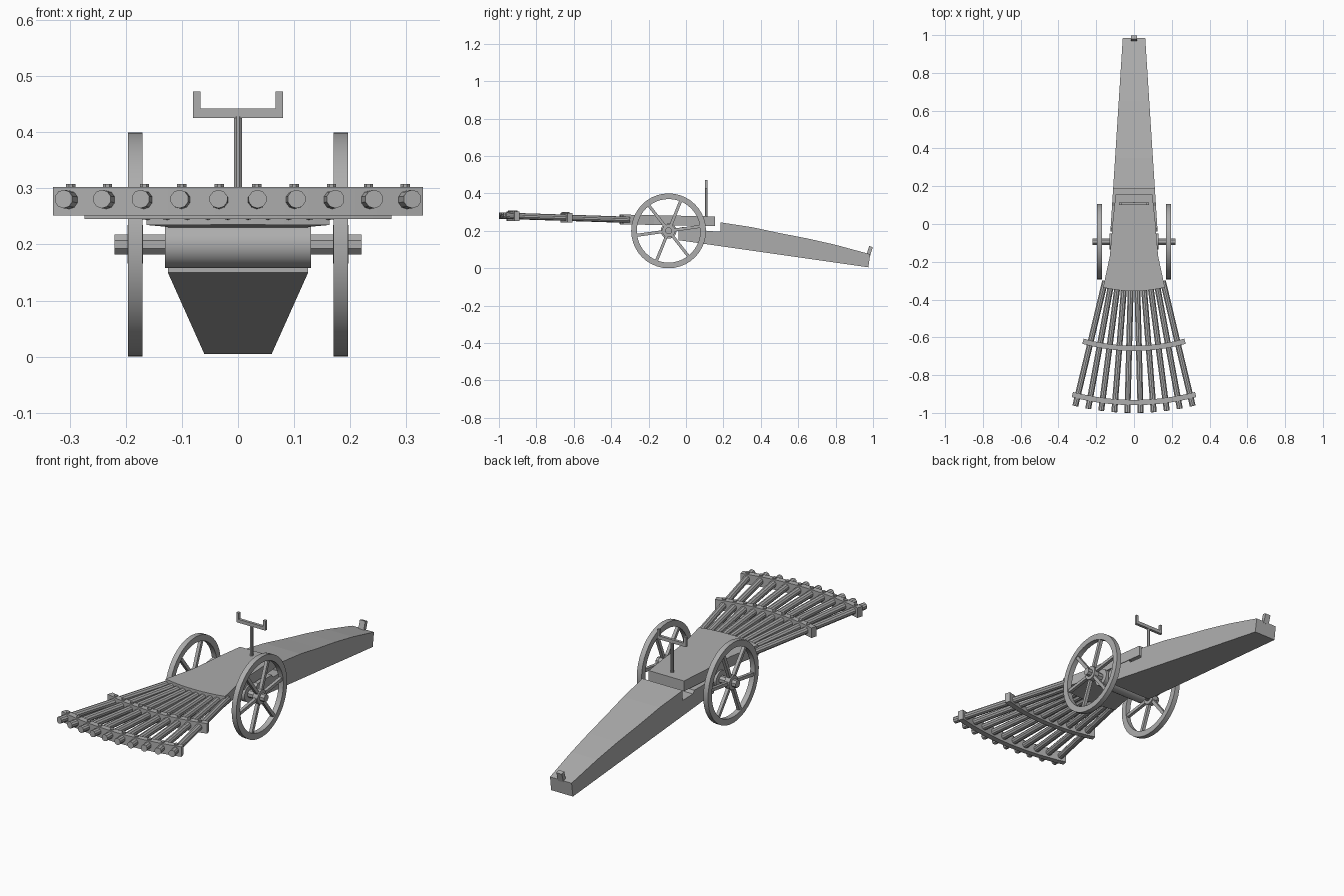
import bpy, bmesh, math
from mathutils import Vector

cube = bpy.data.objects.get("Cube")
if cube:
    bpy.data.objects.remove(cube)

grey = bpy.data.materials.new("plain_grey")
grey.use_nodes = True
COLOUR = (0.42, 0.42, 0.42, 1)
grey.diffuse_color = COLOUR
grey.node_tree.nodes["Principled BSDF"].inputs["Base Color"].default_value = COLOUR


def finish(name, bm, smooth=False):
    bmesh.ops.recalc_face_normals(bm, faces=bm.faces)
    mesh = bpy.data.meshes.new(name)
    bm.to_mesh(mesh)
    bm.free()
    mesh.materials.append(grey)
    ob = bpy.data.objects.new(name, mesh)
    bpy.context.collection.objects.link(ob)
    if smooth:
        bpy.ops.object.select_all(action="DESELECT")
        ob.select_set(True)
        bpy.context.view_layer.objects.active = ob
        bpy.ops.object.shade_smooth_by_angle(angle=math.radians(35))
    return ob


def loft(name, rings, closed=False, smooth=False):
    """Skin a row of equal cross-sections, capped unless closed."""
    bm = bmesh.new()
    rows = [[bm.verts.new(p) for p in ring] for ring in rings]
    n = len(rows[0])
    pairs = list(zip(rows, rows[1:])) + ([(rows[-1], rows[0])] if closed else [])
    for a, b in pairs:
        for i in range(n):
            j = (i + 1) % n
            bm.faces.new((a[i], a[j], b[j], b[i]))
    if not closed:
        bm.faces.new(rows[0])
        bm.faces.new(rows[-1])
    return finish(name, bm, smooth)


def rod(name, a, b, radius, sides, smooth=True):
    a, b = Vector(a), Vector(b)
    q = (b - a).to_track_quat("Z", "Y")
    turns = [2 * math.pi * (i + 0.5) / sides for i in range(sides)]
    ring = [q @ Vector((radius * math.cos(t), radius * math.sin(t), 0)) for t in turns]
    return loft(name, [[a + v for v in ring], [b + v for v in ring]], smooth=smooth)


def bar(name, a, b, width, depth):
    """Rectangular bar in a plane of constant x; width runs along x."""
    a, b = Vector(a), Vector(b)
    side = Vector((width / 2, 0, 0))
    up = (b - a).normalized().cross(Vector((1, 0, 0))) * depth / 2
    ring = [side + up, up - side, -side - up, side - up]
    return loft(name, [[a + v for v in ring], [b + v for v in ring]])


# Tapering trail with a stepped, arched top
profile = [(-0.04, 0.15), (-0.04, 0.205), (-0.02, 0.22), (0.1, 0.215), (0.11, 0.2),
           (0.185, 0.195), (0.185, 0.245), (0.35, 0.22), (0.5, 0.188), (0.65, 0.159),
           (0.8, 0.125), (0.985, 0.075), (0.975, 0.005)]


def half_width(y):
    return 0.125 - 0.064 * (y + 0.04)


loft("trail", [[(s * half_width(y), y, z) for y, z in profile] for s in (-1, 1)])
bar("trail_tab", (0, 0.975, 0.07), (0, 0.989, 0.116), 0.03, 0.02)

# Flared deck plate with an arched front edge
PIVOT = 0.34


def polar(radius, angle, z):
    return (radius * math.sin(angle), PIVOT - radius * math.cos(angle), z)


arc = [polar(0.695, math.radians(13.6) * i / 6, 0)[:2] for i in range(-6, 7)]
edge = [(0.145, -0.25), (0.128, -0.17), (0.12, -0.08), (0.112, 0.02), (0.097, 0.155)]
outline = arc + edge + [(-x, y) for x, y in reversed(edge)]


def deck_top(y):
    return 0.277 - 0.02 * (y - 0.155)


loft("deck_plate", [[(x, y, deck_top(y) - drop) for x, y in outline] for drop in (0, 0.052)])

# Fan of barrels
STEP = math.radians(2.98)
angles = [(i - 4.5) * STEP for i in range(10)]
for i, a in enumerate(angles):
    rod(f"barrel_{i + 1}", polar(0.66, a, 0.259), polar(1.34, a, 0.281), 0.0165, 10)

# Curved cross rails with bolts
for label, radius, spread, z in (("front", 1.285, 14.7, 0.277), ("rear", 0.998, 15.7, 0.27)):
    rings = []
    for i in range(-8, 9):
        a = math.radians(spread) * i / 8
        rings.append([polar(radius + dr, a, z + dz) for dr, dz in
                      ((-0.014, -0.025), (0.014, -0.025), (0.014, 0.025), (-0.014, 0.025))])
    loft(f"{label}_rail", rings)
    for i, a in enumerate(angles):
        rod(f"{label}_rail_bolt_{i + 1}", polar(radius, a, z), polar(radius, a, z + 0.031),
            0.009, 8)

# Axle and its round housing
AXLE = Vector((0, -0.093, 0.2))
X = Vector((1, 0, 0))
rod("axle", AXLE - 0.22 * X, AXLE + 0.22 * X, 0.019, 8)
rod("axle_housing", AXLE - 0.13 * X, AXLE + 0.13 * X, 0.042, 24)

# Spoked wheels
for label, s in (("left", 1), ("right", -1)):
    centre = AXLE + s * 0.183 * X
    rings = []
    for i in range(40):
        t = 2 * math.pi * i / 40
        out = Vector((0, math.cos(t), math.sin(t)))
        rings.append([centre + out * r + X * w for r, w in
                      ((0.17, -0.013), (0.2, -0.013), (0.2, 0.013), (0.17, 0.013))])
    loft(f"{label}_wheel_rim", rings, closed=True, smooth=True)
    rod(f"{label}_wheel_hub", centre - 0.014 * X, centre + 0.014 * X, 0.035, 16)
    for i in range(6):
        t = math.radians(8 + 60 * i)
        out = Vector((0, math.cos(t), math.sin(t)))
        bar(f"{label}_wheel_spoke_{i + 1}", centre + out * 0.025, centre + out * 0.178,
            0.016, 0.016)

# Forked sight post
POST_Y = 0.108
rod("sight_post", (0, POST_Y, 0.25), (0, POST_Y, 0.428), 0.008, 8)
fork = [(-0.08, 0.425), (0.08, 0.425), (0.08, 0.473), (0.067, 0.473),
        (0.067, 0.442), (-0.067, 0.442), (-0.067, 0.473), (-0.08, 0.473)]
loft("sight_fork", [[(x, POST_Y + d, z) for x, z in fork] for d in (-0.007, 0.007)])
